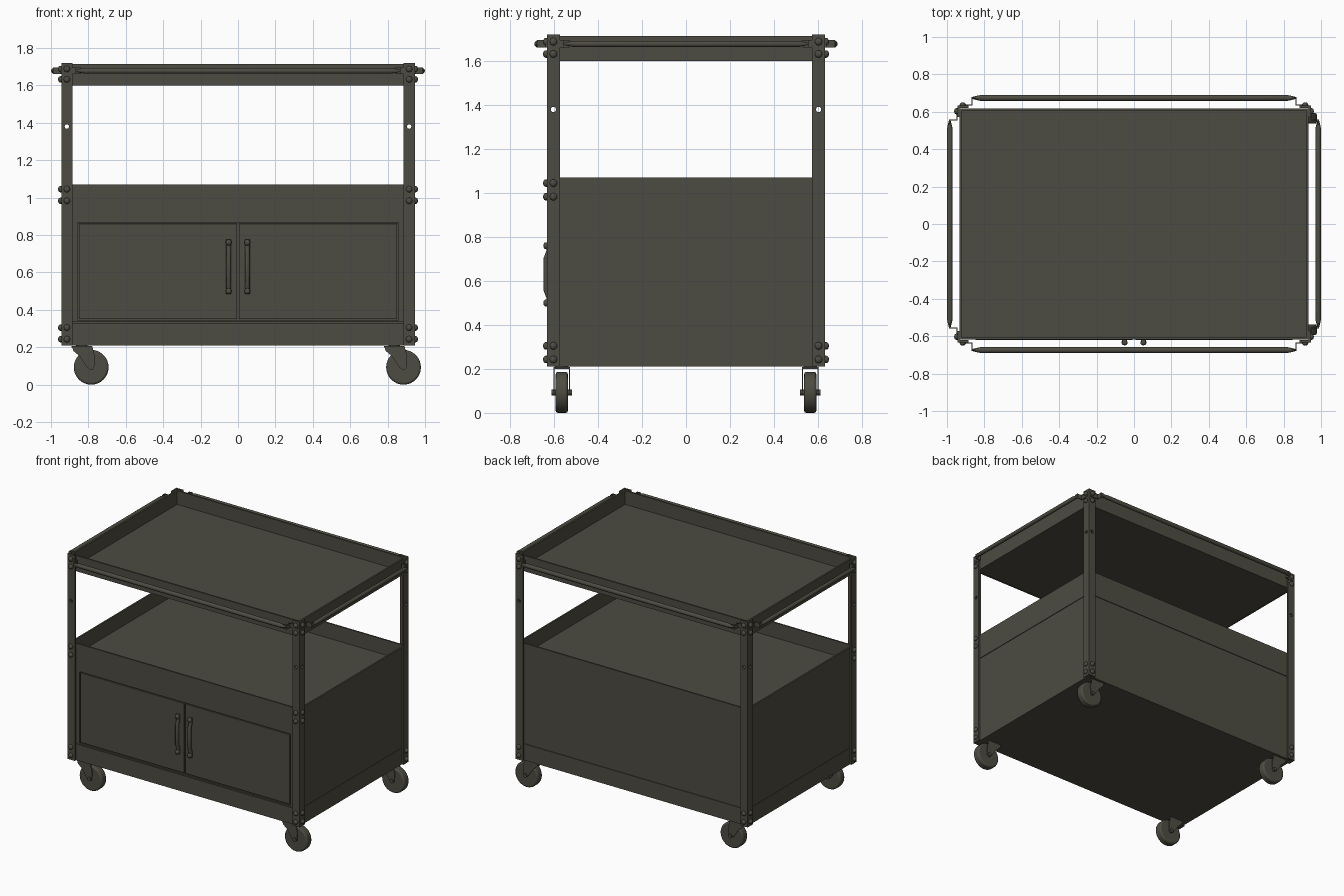
import bpy, bmesh, math
from mathutils import Matrix, Vector

if "Cube" in bpy.data.objects:
    bpy.data.objects.remove(bpy.data.objects["Cube"], do_unlink=True)

olive = bpy.data.materials.new("olive_grey_steel")
olive.use_nodes = True
COLOUR = (0.075, 0.072, 0.054, 1)
olive.diffuse_color = COLOUR
olive.node_tree.nodes["Principled BSDF"].inputs["Base Color"].default_value = COLOUR

SIDES = (-1, 1)
CORNERS = [(sx, sy) for sx in SIDES for sy in SIDES]


def finish(name, bm, smooth=False, bevel=0):
    mesh = bpy.data.meshes.new(name)
    bmesh.ops.recalc_face_normals(bm, faces=bm.faces)
    bm.to_mesh(mesh)
    bm.free()
    ob = bpy.data.objects.new(name, mesh)
    bpy.context.collection.objects.link(ob)
    mesh.materials.append(olive)
    if bevel:
        mod = ob.modifiers.new("edge", "BEVEL")
        mod.width, mod.segments = bevel, 2
    if smooth:
        select_only(ob)
        bpy.ops.object.shade_smooth_by_angle(angle=math.radians(40))
    return ob


def select_only(ob):
    bpy.ops.object.select_all(action="DESELECT")
    ob.select_set(True)
    bpy.context.view_layer.objects.active = ob


def add_box(bm, x, y, z):
    """Box from (low, high) pairs, in any order."""
    size = [abs(b - a) for a, b in (x, y, z)]
    mid = [(a + b) / 2 for a, b in (x, y, z)]
    bmesh.ops.create_cube(bm, size=1, matrix=Matrix.Translation(mid) @ Matrix.Diagonal((*size, 1)))


def add_cyl(bm, centre, radius, depth, axis, segments=16):
    turn = Vector((0, 0, 1)).rotation_difference(Vector(axis)).to_matrix().to_4x4()
    bmesh.ops.create_cone(bm, cap_ends=True, segments=segments, radius1=radius, radius2=radius,
                          depth=depth, matrix=Matrix.Translation(centre) @ turn)


def add_bolt(bm, centre, axis, radius=0.017):
    squash = [0.012 if a else radius for a in axis]
    add_cyl(bm, centre, radius, 0.01, axis)
    bmesh.ops.create_uvsphere(bm, u_segments=12, v_segments=8, radius=1,
                              matrix=Matrix.Translation(Vector(centre) + Vector(axis) * 0.005)
                              @ Matrix.Diagonal((*squash, 1)))


def tube(name, points, radius, taper=None):
    curve = bpy.data.curves.new(name, "CURVE")
    curve.dimensions = "3D"
    curve.bevel_depth, curve.bevel_resolution, curve.use_fill_caps = radius, 3, True
    line = curve.splines.new("POLY")
    line.points.add(len(points) - 1)
    for i, p in enumerate(points):
        line.points[i].co = (*p, 1)
        line.points[i].radius = taper[i] if taper else 1
    ob = bpy.data.objects.new(name, curve)
    bpy.context.collection.objects.link(ob)
    curve.materials.append(olive)
    select_only(ob)
    bpy.ops.object.convert(target="MESH")
    bpy.ops.object.shade_smooth_by_angle(angle=math.radians(40))


# Body half-widths, sheet thickness
X, Y, T = 0.932, 0.618, 0.012


# Trays: floor plus four walls
def tray(name, z0, z1, floor):
    bm = bmesh.new()
    add_box(bm, (-X, X), (-Y, Y), (floor - T, floor))
    for s in SIDES:
        add_box(bm, (s * X, s * (X - T)), (-Y, Y), (z0, z1))
        add_box(bm, (-X, X), (s * Y, s * (Y - T)), (z0, z1))
    finish(name, bm)


tray("top_tray", 1.6, 1.715, 1.614)
tray("middle_tray", 0.88, 1.07, 0.96)
tray("bottom_tray", 0.21, 0.33, 0.222)

# Cabinet side and back panels, set in slightly
bm = bmesh.new()
PX, PY = X - 0.005, Y - 0.005
for s in SIDES:
    add_box(bm, (s * PX, s * (PX - T)), (-PY, PY), (0.32, 0.89))
add_box(bm, (-PX, PX), (PY - T, PY), (0.32, 0.89))
finish("cabinet_panels", bm)

# Front frame around the door opening
bm = bmesh.new()
for s in SIDES:
    add_box(bm, (s * 0.858, s * X), (-Y, -Y + T), (0.336, 0.88))
add_box(bm, (-X, X), (-Y, -Y + T), (0.868, 0.88))
add_box(bm, (-X, X), (-Y, -Y + T), (0.334, 0.343))
add_box(bm, (-PX, PX), (-Y + 0.012, -Y + 0.018), (0.32, 0.89))
finish("door_frame", bm)

for s, side in zip(SIDES, ("right", "left")):
    bm = bmesh.new()
    add_box(bm, (s * 0.005, s * 0.851), (-Y - 0.001, -Y + 0.012), (0.35, 0.861))
    finish(side + "_door", bm, bevel=0.003)
    # Bowed door handle with its two bolts
    x = s * 0.05
    path = [(x, -0.622, 0.775), (x, -0.623, 0.735), (x, -0.636, 0.70),
            (x, -0.636, 0.56), (x, -0.623, 0.525), (x, -0.622, 0.485)]
    tube(side + "_door_handle", path, 0.013)
    bm = bmesh.new()
    for z in (0.76, 0.5):
        add_bolt(bm, (x, -0.632, z), (0, -1, 0), 0.016)
    finish(side + "_handle_bolts", bm, smooth=True)

# Angle-section corner posts with a drilled hole in each flange
OX, OY, W = 0.945, 0.633, 0.06
cut = bmesh.new()
for sx, sy in CORNERS:
    add_cyl(cut, (sx * 0.915, sy * OY, 1.38), 0.012, 0.05, (0, 1, 0))
    add_cyl(cut, (sx * OX, sy * 0.603, 1.38), 0.012, 0.05, (1, 0, 0))
cutter = finish("hole_cutter", cut)
cutter.hide_render = True
cutter.hide_viewport = True
for sx, sy in CORNERS:
    bm = bmesh.new()
    t = 0.013
    outline = [(0, 0), (W, 0), (W, t), (t, t), (t, W), (0, W)]
    verts = [bm.verts.new((sx * (OX - a), sy * (OY - b), 0.21)) for a, b in outline]
    face = bm.faces.new(verts)
    up = bmesh.ops.extrude_face_region(bm, geom=[face])["geom"]
    bmesh.ops.translate(bm, vec=(0, 0, 1.51), verts=[v for v in up if isinstance(v, bmesh.types.BMVert)])
    name = ("front" if sy < 0 else "back") + ("_right" if sx < 0 else "_left")
    post = finish(name + "_post", bm)
    mod = post.modifiers.new("holes", "BOOLEAN")
    mod.object, mod.solver = cutter, "EXACT"

    # Bolts on both flanges
    bm = bmesh.new()
    heights = [1.688, 1.632, 0.305, 0.243] + ([1.045, 0.983] if sy < 0 else [])
    for z in heights:
        add_bolt(bm, (sx * 0.915, sy * OY, z), (0, sy, 0))
        add_bolt(bm, (sx * OX, sy * 0.603, z), (sx, 0, 0))
    finish(name + "_bolts", bm, smooth=True)

# Hand rails with thin end straps, on all four sides
for s in SIDES:
    taper = [0.3, 1, 1, 0.3]
    y, x, z = s * 0.674, s * 0.985, 1.678
    tube("front_rail" if s < 0 else "back_rail",
         [(a, y, z) for a in (-0.868, -0.82, 0.82, 0.868)], 0.016, taper)
    tube("right_rail" if s < 0 else "left_rail",
         [(x, a, z) for a in (-0.555, -0.51, 0.51, 0.555)], 0.015, taper)
    bm = bmesh.new()
    zs = (1.661, 1.695)
    for e in SIDES:
        add_box(bm, (e * 0.864, e * 0.87), (s * 0.633, y), zs)
        add_box(bm, (e * 0.864, e * 0.93), (s * 0.633, s * 0.638), zs)
        add_box(bm, (s * 0.945, x), (e * 0.553, e * 0.559), zs)
        add_box(bm, (s * 0.945, s * 0.95), (e * 0.553, e * 0.62), zs)
        add_box(bm, (e * 0.84, e * 0.87), (y - 0.003, y + 0.003), zs)
        add_box(bm, (x - 0.003, x + 0.003), (e * 0.53, e * 0.559), zs)
    finish("rail_straps", bm)

# Casters, all trailing the same way
FORK = [(-0.055, 0.208), (-0.045, 0.18), (-0.015, 0.155), (0.03, 0.09), (0.05, 0.08),
        (0.066, 0.09), (0.07, 0.15), (0.055, 0.208)]
for sx, sy in CORNERS:
    cx, cy = sx * 0.835, sy * 0.565
    wx = cx + 0.05
    bm = bmesh.new()
    add_cyl(bm, (wx, cy, 0.093), 0.093, 0.056, (0, 1, 0), 32)
    finish("caster_wheel", bm, smooth=True, bevel=0.01)
    bm = bmesh.new()
    for s in SIDES:
        rings = [[bm.verts.new((cx + a, cy + s * d, b)) for a, b in FORK] for d in (0.033, 0.038)]
        for ring in rings:
            bm.faces.new(ring)
        for i in range(len(FORK)):
            j = (i + 1) % len(FORK)
            bm.faces.new((rings[0][i], rings[0][j], rings[1][j], rings[1][i]))
    add_box(bm, (cx - 0.055, cx + 0.055), (cy - 0.038, cy + 0.038), (0.2, 0.208))
    add_cyl(bm, (cx, cy, 0.207), 0.03, 0.012, (0, 0, 1))
    add_cyl(bm, (wx, cy, 0.093), 0.014, 0.092, (0, 1, 0))
    finish("caster_fork", bm)
